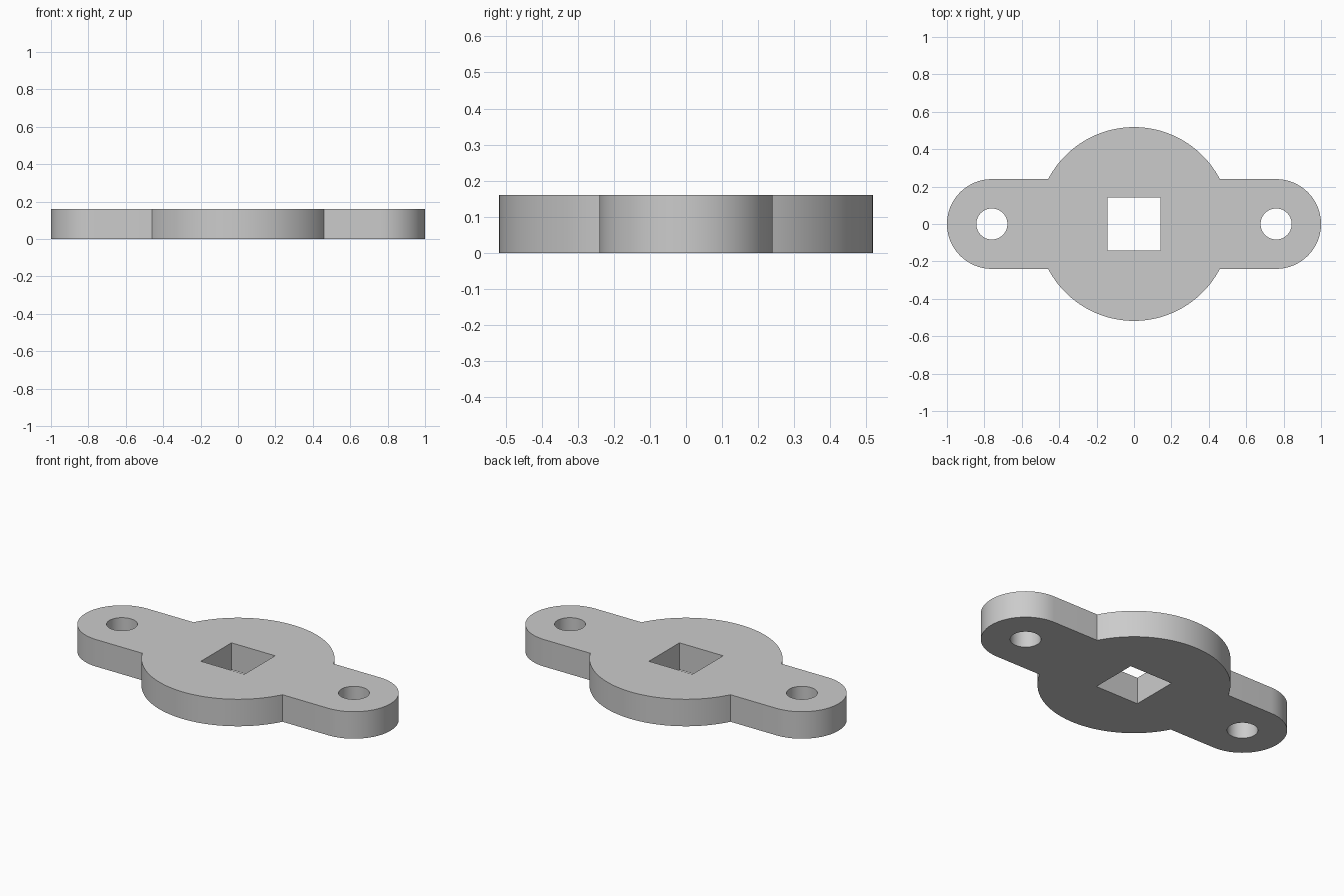
import bpy
import bmesh
from math import sin, cos, pi, asin, radians

HEIGHT = 0.16
DISC_R, ARM_R, ARM_X = 0.518, 0.24, 0.76
HOLE_R, SQUARE = 0.083, 0.143

cube = bpy.data.objects.get("Cube")
if cube:
    bpy.data.objects.remove(cube, do_unlink=True)


def arc(cx, radius, start, end, steps):
    """Points along an arc centred on (cx, 0)."""
    angles = [start + (end - start) * i / steps for i in range(steps + 1)]
    return [(cx + radius * cos(a), radius * sin(a)) for a in angles]


# Outline: rounded arms joined to the central disc
notch = asin(ARM_R / DISC_R)
outline = (arc(ARM_X, ARM_R, -pi / 2, pi / 2, 32)
           + arc(0, DISC_R, notch, pi - notch, 48)
           + arc(-ARM_X, ARM_R, pi / 2, 3 * pi / 2, 32)
           + arc(0, DISC_R, pi + notch, 2 * pi - notch, 48))

# Openings: two round bolt holes and a square drive hole
holes = [arc(x, HOLE_R, 0, 2 * pi, 48)[:-1] for x in (-ARM_X, ARM_X)]
square = [(sx * SQUARE, sy * SQUARE) for sx, sy in ((1, 1), (-1, 1), (-1, -1), (1, -1))]

# Fill the flat profile and raise it into a plate
bm = bmesh.new()
for loop in [outline, square] + holes:
    verts = [bm.verts.new((x, y, 0)) for x, y in loop]
    for a, b in zip(verts, verts[1:] + verts[:1]):
        bm.edges.new((a, b))
bmesh.ops.triangle_fill(bm, edges=bm.edges[:], use_beauty=True, normal=(0, 0, 1))
raised = bmesh.ops.extrude_face_region(bm, geom=bm.faces[:], use_keep_orig=True)
top = [g for g in raised["geom"] if isinstance(g, bmesh.types.BMVert)]
bmesh.ops.translate(bm, verts=top, vec=(0, 0, HEIGHT))
bmesh.ops.recalc_face_normals(bm, faces=bm.faces[:])
mesh = bpy.data.meshes.new("mounting_plate")
bm.to_mesh(mesh)
bm.free()
plate = bpy.data.objects.new("mounting_plate", mesh)
bpy.context.collection.objects.link(plate)

# Plain grey finish
GREY = (0.6, 0.6, 0.6, 1)
mat = bpy.data.materials.new("plain_grey")
mat.use_nodes = True
mat.diffuse_color = GREY
mat.node_tree.nodes["Principled BSDF"].inputs["Base Color"].default_value = GREY
mesh.materials.append(mat)

# Smooth curved walls, keep the rims sharp
bpy.ops.object.select_all(action='DESELECT')
plate.select_set(True)
bpy.context.view_layer.objects.active = plate
bpy.ops.object.shade_smooth_by_angle(angle=radians(30))
